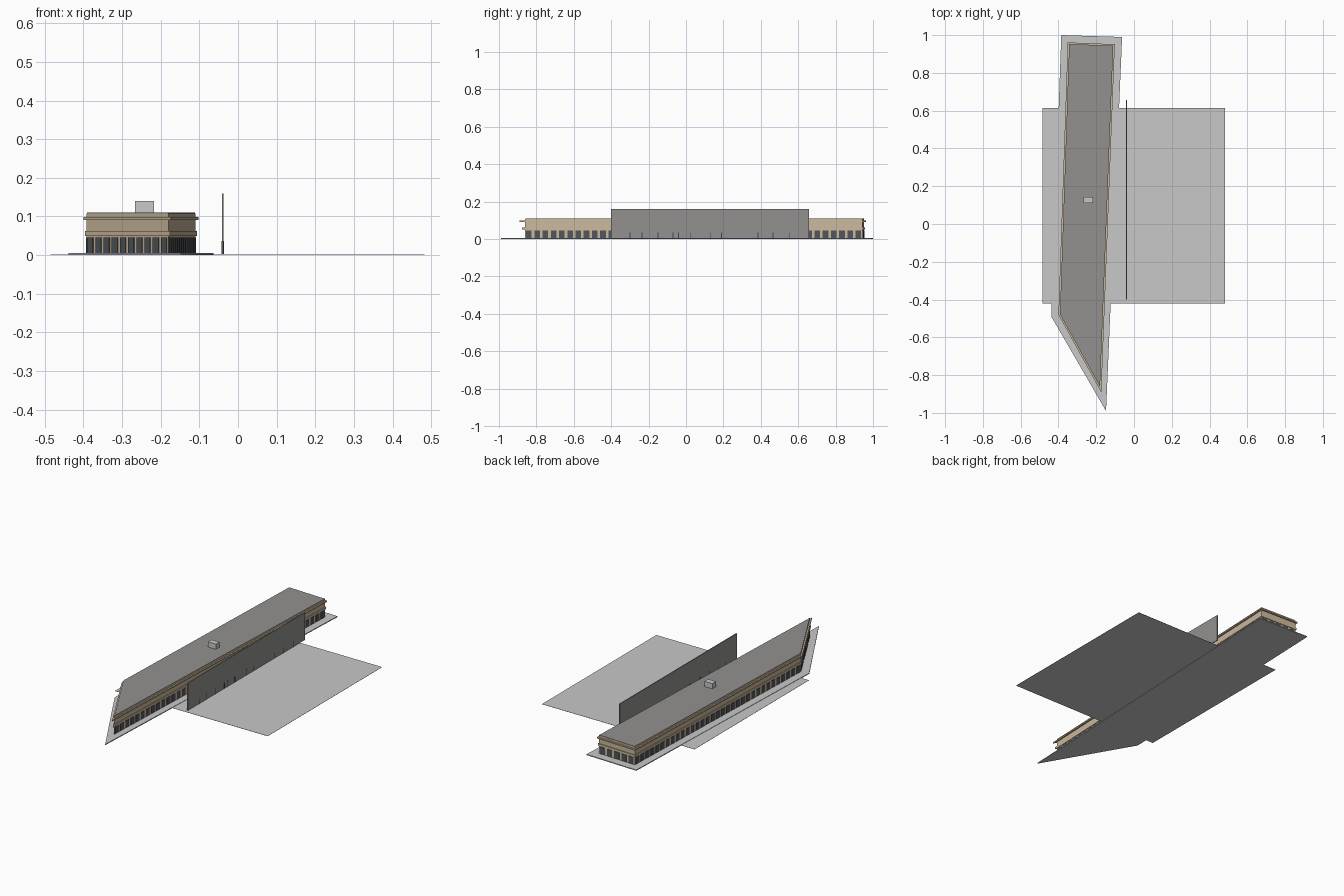
import bpy, bmesh
from math import ceil
from mathutils import Vector

cube = bpy.data.objects.get("Cube")
if cube:
    bpy.data.objects.remove(cube, do_unlink=True)


def material(name, rgb):
    m = bpy.data.materials.new(name)
    m.use_nodes = True
    col = (*rgb, 1)
    m.diffuse_color = col
    bsdf = next(n for n in m.node_tree.nodes if n.type == "BSDF_PRINCIPLED")
    bsdf.inputs["Base Color"].default_value = col
    bsdf.inputs["Roughness"].default_value = 0.8
    return m


PAVING = material("light grey paving", (0.58, 0.58, 0.58))
CONCRETE = material("mid grey concrete", (0.29, 0.285, 0.28))
STONE = material("tan stone", (0.6, 0.485, 0.335))
GLASS = material("dark window glass", (0.085, 0.095, 0.105))
POST = material("charcoal posts", (0.06, 0.06, 0.06))


def finish(bm, name, mat):
    bmesh.ops.recalc_face_normals(bm, faces=bm.faces)
    mesh = bpy.data.meshes.new(name)
    bm.to_mesh(mesh)
    bm.free()
    mesh.materials.append(mat)
    ob = bpy.data.objects.new(name, mesh)
    bpy.context.collection.objects.link(ob)
    return ob


def add_prism(bm, outline, z0, z1):
    """Extrude a plan outline between two heights."""
    face = bm.faces.new([bm.verts.new((x, y, z0)) for x, y in outline])
    ext = bmesh.ops.extrude_face_region(bm, geom=[face])["geom"]
    for v in ext:
        if isinstance(v, bmesh.types.BMVert):
            v.co.z = z1


def rect(x0, x1, y0, y1):
    return [(x0, y0), (x1, y0), (x1, y1), (x0, y1)]


def prism(name, outline, z0, z1, mat):
    bm = bmesh.new()
    add_prism(bm, outline, z0, z1)
    return finish(bm, name, mat)


def offset(outline, d):
    """Move every edge of a counter-clockwise outline outward by d."""
    pts = [Vector(p) for p in outline]
    result = []
    for i, p in enumerate(pts):
        a = (p - pts[i - 1]).normalized()
        b = (pts[(i + 1) % len(pts)] - p).normalized()
        na, nb = Vector((a.y, -a.x)), Vector((b.y, -b.x))
        result.append(tuple(p + (na + nb) * d / (1 + na.dot(nb))))
    return result


# Ground: wide thin sheet and the pavement following the building
prism("ground_sheet", rect(-0.485, 0.482, -0.42, 0.615), 0.002, 0.003, PAVING)
prism("pavement", [(-0.148, -0.99), (-0.063, 0.99), (-0.385, 1.0), (-0.438, -0.49)],
      0, 0.005, PAVING)

# Building body with two stone cornices and a flat roof
PLAN = [(-0.18, -0.862), (-0.11, 0.944), (-0.343, 0.953), (-0.392, -0.478)]
prism("building_body", PLAN, 0.005, 0.108, STONE)
prism("lower_cornice", offset(PLAN, 0.004), 0.05, 0.062, STONE)
prism("upper_cornice", offset(PLAN, 0.008), 0.091, 0.098, STONE)
prism("roof", offset(PLAN, -0.001), 0.108, 0.11, CONCRETE)
prism("rooftop_hut", rect(-0.267, -0.217, 0.11, 0.143), 0.11, 0.14, PAVING)

# Ground floor windows evenly spaced on every facade
bm = bmesh.new()
for i, p in enumerate(PLAN):
    a, b = Vector(p), Vector(PLAN[(i + 1) % len(PLAN)])
    along = (b - a).normalized()
    out = Vector((along.y, -along.x)) * 0.002
    count = ceil((b - a).length / 0.0433) - 1
    step = (b - a).length / count
    for k in range(count):
        mid = a + along * step * (k + 0.5)
        half = along * step * 0.34
        plate = [mid - half - out, mid - half + out, mid + half + out, mid + half - out]
        add_prism(bm, plate, 0.006, 0.046)
finish(bm, "windows", GLASS)

# Free-standing screen wall with slim posts at its foot
prism("screen_wall", rect(-0.042, -0.037, -0.4, 0.657), 0.003, 0.16, CONCRETE)
bm = bmesh.new()
for y in (-0.3, -0.235, -0.15, -0.07, -0.04, 0.025, 0.13, 0.19, 0.385, 0.465, 0.555):
    add_prism(bm, rect(-0.043, -0.036, y - 0.002, y + 0.002), 0.003, 0.036)
finish(bm, "wall_posts", POST)
